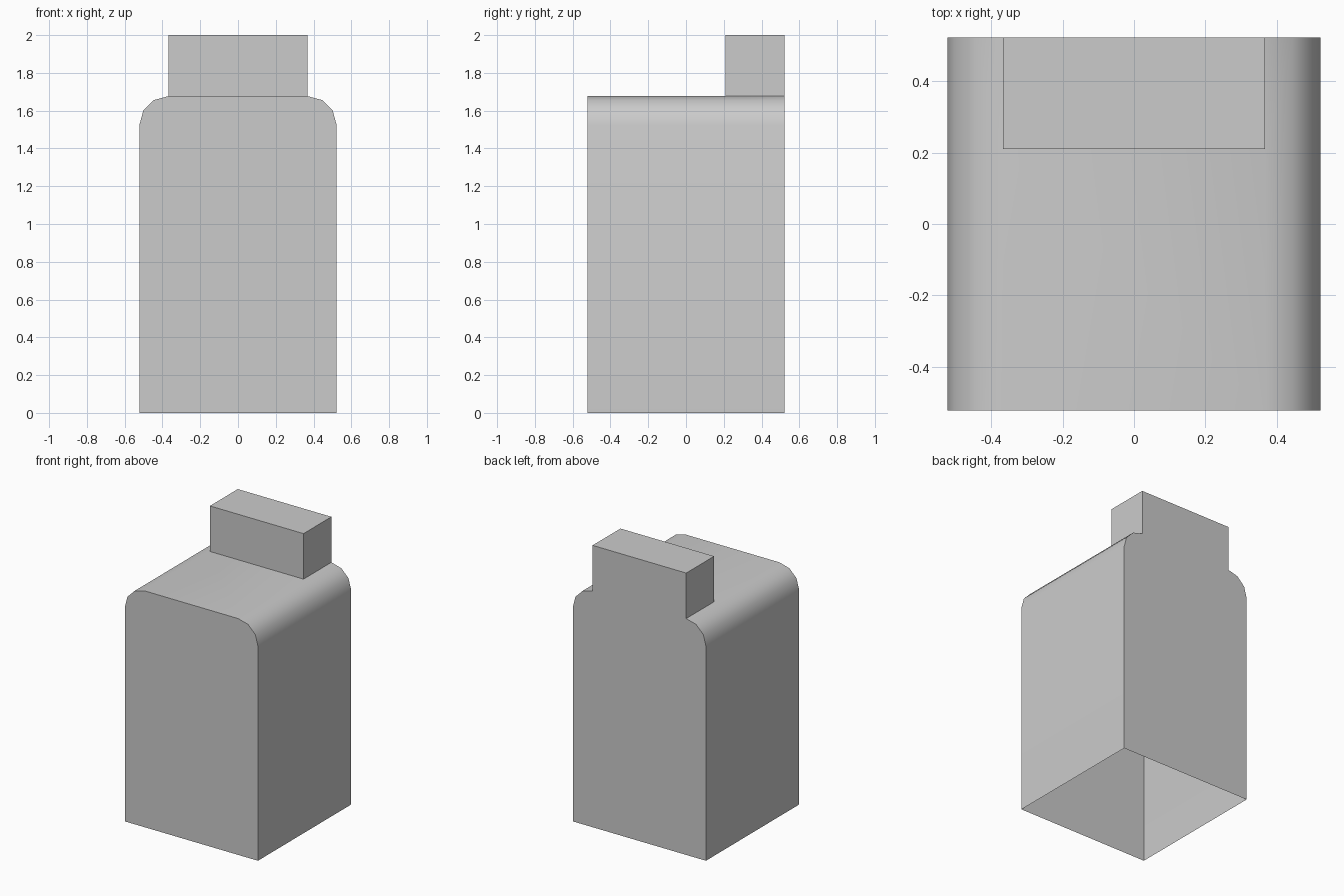
import bpy, bmesh, math

if "Cube" in bpy.data.objects:
    bpy.data.objects.remove(bpy.data.objects["Cube"])

HALF, SHOULDER, TOP = 0.5225, 1.677, 2.0   # half width/depth, shoulder and overall height
RADIUS, NECK_Y = 0.155, 0.21               # shoulder rounding, front of the raised block

# Cross-section: open at the bottom, three-segment rounded shoulders
right = [(HALF, 0)]
for i in range(4):
    a = math.radians(30 * i)
    right.append((HALF - RADIUS + RADIUS * math.cos(a),
                  SHOULDER - RADIUS + RADIUS * math.sin(a)))
profile = right + [(-x, z) for x, z in reversed(right)]

# Body shell: front and back walls joined by the sides, shoulders and top
bm = bmesh.new()
front, back = [[bm.verts.new((x, y, z)) for x, z in profile] for y in (-HALF, HALF)]
bm.faces.new(front)
bm.faces.new(list(reversed(back)))
for i in range(len(profile) - 1):
    bm.faces.new((front[i], front[i + 1], back[i + 1], back[i]))
bmesh.ops.recalc_face_normals(bm, faces=bm.faces[:])
if sum(f.normal.y * f.calc_center_median().y for f in bm.faces) < 0:
    bmesh.ops.reverse_faces(bm, faces=bm.faces[:])

# Raised block: split the flat top and extrude its rear part
top = max(bm.faces, key=lambda f: f.calc_center_median().z)
bmesh.ops.bisect_plane(bm, geom=[top, *top.edges, *top.verts],
                       plane_co=(0, NECK_Y, 0), plane_no=(0, 1, 0))
rear = max((f for f in bm.faces if f.normal.z > 0.99),
           key=lambda f: f.calc_center_median().y)
block = bmesh.ops.extrude_discrete_faces(bm, faces=[rear])["faces"][0]
bmesh.ops.translate(bm, verts=block.verts[:], vec=(0, 0, TOP - SHOULDER))

# Back wall runs up into the block as one flat face
bm.normal_update()
bmesh.ops.dissolve_faces(bm, faces=[f for f in bm.faces if abs(f.normal.y) > 0.99
                                    and f.calc_center_median().y > HALF - 0.01])

mesh = bpy.data.meshes.new("body_shell")
bm.to_mesh(mesh)
bm.free()
body = bpy.data.objects.new("body_shell", mesh)
bpy.context.collection.objects.link(body)
bpy.context.view_layer.objects.active = body
body.select_set(True)
bpy.ops.object.shade_smooth_by_angle(angle=math.radians(40))
